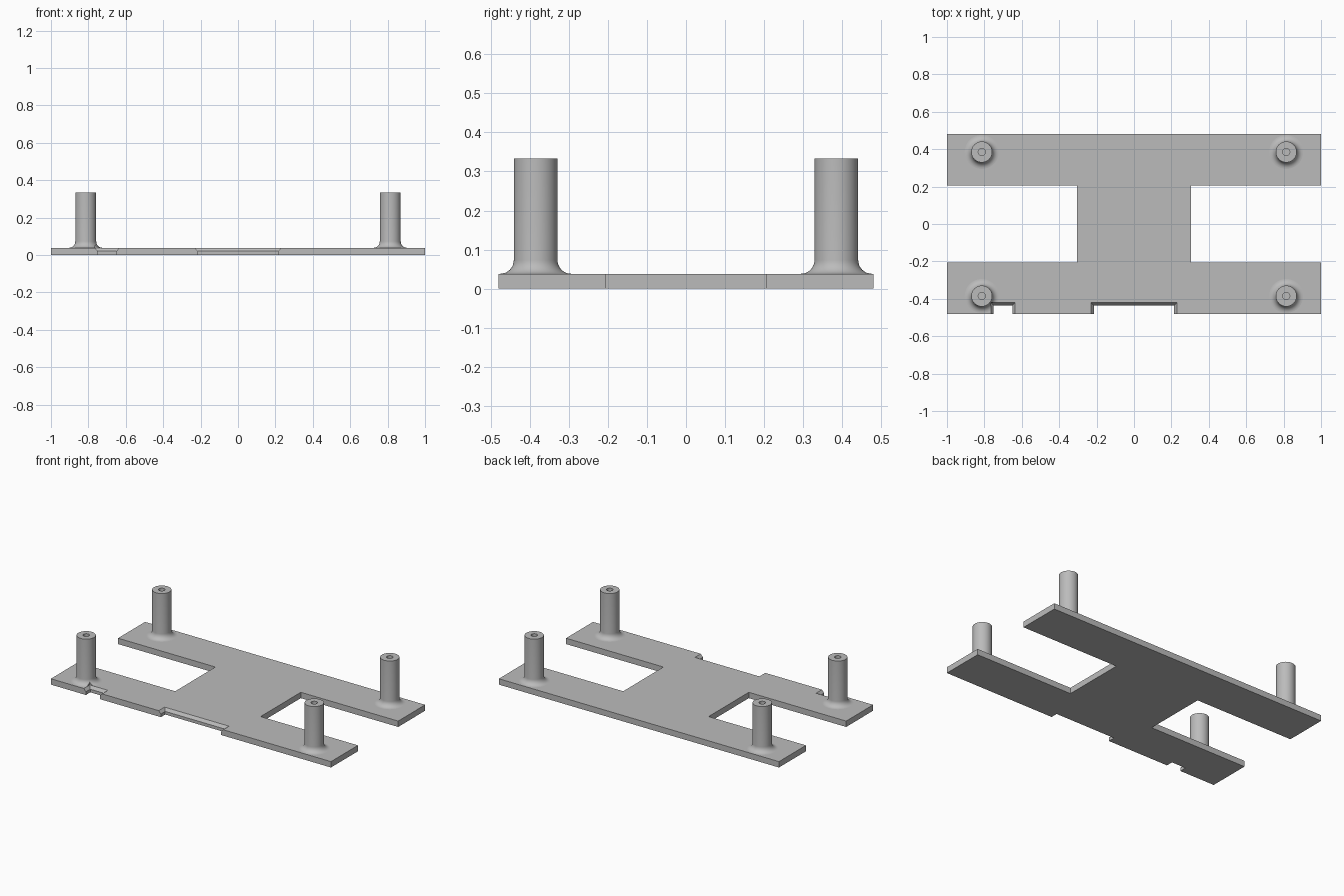
import bpy, bmesh, math
from mathutils import Matrix

if "Cube" in bpy.data.objects:
    bpy.data.objects.remove(bpy.data.objects["Cube"], do_unlink=True)

grey = bpy.data.materials.new("plain grey")
grey.use_nodes = True
grey.diffuse_color = (0.5, 0.5, 0.5, 1)
grey.node_tree.nodes["Principled BSDF"].inputs["Base Color"].default_value = (0.5, 0.5, 0.5, 1)

THICK = 0.038            # plate thickness
POST_X, POST_Y = 0.814, 0.385


def finish(name, bm):
    bmesh.ops.recalc_face_normals(bm, faces=bm.faces)
    mesh = bpy.data.meshes.new(name)
    bm.to_mesh(mesh)
    bm.free()
    mesh.materials.append(grey)
    obj = bpy.data.objects.new(name, mesh)
    bpy.context.collection.objects.link(obj)
    return obj


def select(obj):
    bpy.ops.object.select_all(action='DESELECT')
    obj.select_set(True)
    bpy.context.view_layer.objects.active = obj


# H-shaped plate, extruded from its outline
def make_plate():
    hx, hy, wx, wy = 1.0, 0.48, 0.305, 0.205
    quarter = [(hx, hy), (hx, wy), (wx, wy)]
    right = quarter + [(x, -y) for x, y in reversed(quarter)]
    outline = right + [(-x, y) for x, y in reversed(right)]
    bm = bmesh.new()
    face = bm.faces.new([bm.verts.new((x, y, 0)) for x, y in outline])
    ext = bmesh.ops.extrude_face_region(bm, geom=[face])
    bmesh.ops.translate(bm, vec=(0, 0, THICK),
                        verts=[v for v in ext["geom"] if isinstance(v, bmesh.types.BMVert)])
    return finish("base_plate", bm)


# Post with a flared foot and a blind screw hole, turned from a profile
def make_post(name, x, y):
    r, flare, hole, top = 0.056, 0.035, 0.019, 0.333
    profile = [(0, 0.02), (r + flare, 0.02)]
    for i in range(9):
        a = math.pi / 2 * i / 8
        profile.append((r + flare * (1 - math.sin(a)), THICK + flare * (1 - math.cos(a))))
    profile += [(r, top), (hole, top), (hole, 0.06), (0, 0.06)]
    bm = bmesh.new()
    verts = [bm.verts.new((px, 0, pz)) for px, pz in profile]
    edges = [bm.edges.new(pair) for pair in zip(verts, verts[1:])]
    bmesh.ops.spin(bm, geom=verts + edges, axis=(0, 0, 1), cent=(0, 0, 0),
                   angle=math.tau, steps=48, use_merge=True)
    bmesh.ops.remove_doubles(bm, verts=bm.verts, dist=1e-5)
    bmesh.ops.transform(bm, matrix=Matrix.Translation((x, y, 0)), verts=bm.verts)
    return finish(name, bm)


# Notch cutter: straight below, sloping outwards to the top surface
def make_cutter(name, x0, x1):
    slope = 0.015
    bm = bmesh.new()
    rings = []
    for z, grow in ((-0.05, 0), (0.02, 0), (THICK, slope), (0.12, slope)):
        back = -0.435 + grow
        ring = [(x0 - grow, -0.6), (x1 + grow, -0.6), (x1 + grow, back), (x0 - grow, back)]
        rings.append([bm.verts.new((x, y, z)) for x, y in ring])
    for low, high in zip(rings, rings[1:]):
        for i in range(4):
            j = (i + 1) % 4
            bm.faces.new((low[i], low[j], high[j], high[i]))
    bm.faces.new(rings[0])
    bm.faces.new(rings[-1])
    cutter = finish(name, bm)
    cutter.hide_render = True
    return cutter


def cut(obj, cutter):
    mod = obj.modifiers.new("notch", 'BOOLEAN')
    mod.operation = 'DIFFERENCE'
    mod.solver = 'EXACT'
    mod.object = cutter
    select(obj)
    bpy.ops.object.modifier_apply(modifier=mod.name)


plate = make_plate()
posts = {}
for side, sx in (("left", 1), ("right", -1)):
    for end, sy in (("front", -1), ("back", 1)):
        name = f"{end}_{side}_post"
        posts[name] = make_post(name, sx * POST_X, sy * POST_Y)

# Front edge notches; the small one also trims the foot of the nearby post
wide = make_cutter("wide_notch_cutter", -0.215, 0.215)
small = make_cutter("small_notch_cutter", -0.75, -0.65)
cut(plate, wide)
cut(plate, small)
cut(posts["front_right_post"], small)
for cutter in (wide, small):
    bpy.data.objects.remove(cutter, do_unlink=True)

for post in posts.values():
    select(post)
    bpy.ops.object.shade_smooth_by_angle(angle=math.radians(30))
